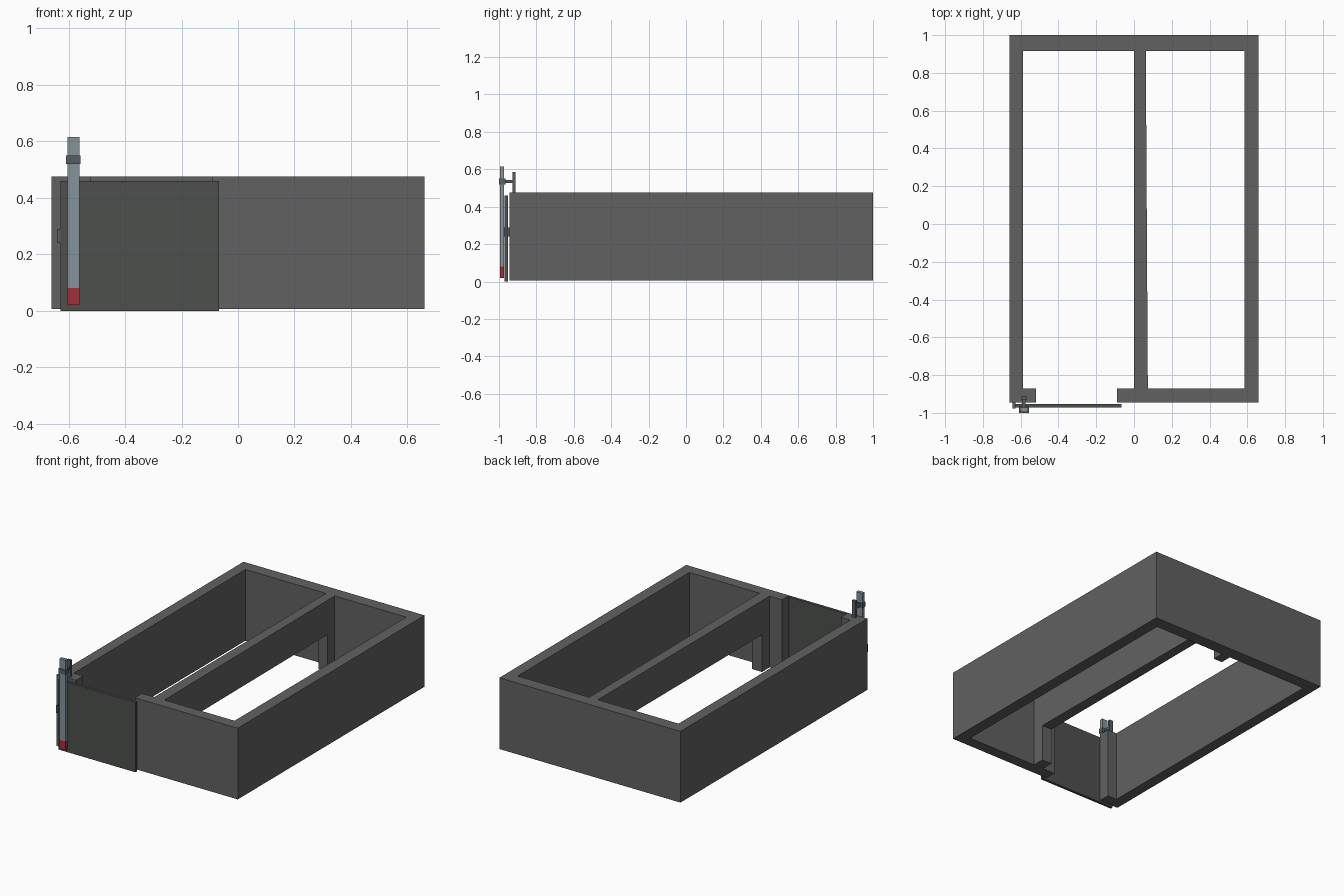
import bpy, bmesh
from mathutils import Vector

if "Cube" in bpy.data.objects:
    bpy.data.objects.remove(bpy.data.objects["Cube"])


def material(name, rgb):
    m = bpy.data.materials.new(name)
    m.diffuse_color = (*rgb, 1)
    m.use_nodes = True
    m.node_tree.nodes["Principled BSDF"].inputs["Base Color"].default_value = m.diffuse_color
    return m


CONCRETE = material("dark_concrete", (0.12, 0.12, 0.12))
GATE = material("gate_grey", (0.075, 0.08, 0.075))
STEEL = material("blue_steel", (0.24, 0.29, 0.33))
IRON = material("dark_iron", (0.1, 0.11, 0.12))
RED = material("red_tip", (0.35, 0.03, 0.045))


def prism(name, points, direction, mat):
    """Extrude a closed 3D outline along a direction."""
    bm = bmesh.new()
    face = bm.faces.new([bm.verts.new(p) for p in points])
    new = bmesh.ops.extrude_face_region(bm, geom=[face])["geom"]
    bmesh.ops.translate(bm, vec=Vector(direction),
                        verts=[g for g in new if isinstance(g, bmesh.types.BMVert)])
    bmesh.ops.recalc_face_normals(bm, faces=bm.faces)
    mesh = bpy.data.meshes.new(name)
    bm.to_mesh(mesh)
    bm.free()
    mesh.materials.append(mat)
    ob = bpy.data.objects.new(name, mesh)
    bpy.context.collection.objects.link(ob)
    return ob


def box(name, x, y, z, mat):
    pts = [(x[0], y[0], z[0]), (x[1], y[0], z[0]), (x[1], y[1], z[0]), (x[0], y[1], z[0])]
    return prism(name, pts, (0, 0, z[1] - z[0]), mat)


# Perimeter wall, with a full-height gap at the front left
BOTTOM, TOP = 0.006, 0.475
outline = [(-0.09, -0.945), (0.66, -0.945), (0.66, 1.0), (-0.66, 1.0),
           (-0.66, -0.945), (-0.52, -0.945), (-0.52, -0.87), (-0.588, -0.87),
           (-0.588, 0.917), (0.584, 0.917), (0.584, -0.87), (-0.09, -0.87)]
prism("perimeter_wall", [(x, y, BOTTOM) for x, y in outline],
      (0, 0, TOP - BOTTOM), CONCRETE)

# Dividing wall: a beam on two end posts, slightly thicker at the front
side = [(-0.872, BOTTOM), (-0.79, BOTTOM), (-0.79, 0.25), (0.84, 0.25),
        (0.84, BOTTOM), (0.919, BOTTOM), (0.919, TOP), (-0.872, TOP)]
divider = prism("dividing_wall", [(0, y, z) for y, z in side], (0.065, 0, 0), CONCRETE)
for v in divider.data.vertices:
    if v.co.x > 0.01:
        v.co.x = 0.068 - 0.006 * v.co.y

# Gate covering the gap, with its edge catch
box("gate_panel", (-0.628, -0.067), (-0.971, -0.953), (0.0, 0.46), GATE)
box("gate_catch", (-0.642, -0.628), (-0.976, -0.943), (0.24, 0.29), IRON)

# Locking post with red foot
box("lock_post", (-0.604, -0.561), (-0.994, -0.972), (0.08, 0.615), STEEL)
box("lock_post_foot", (-0.604, -0.561), (-0.994, -0.972), (0.02, 0.08), RED)

# Clamp, arm and upright bracket standing on the wall
box("post_clamp", (-0.609, -0.557), (-1.0, -0.966), (0.52, 0.55), IRON)
box("clamp_arm", (-0.592, -0.574), (-0.966, -0.92), (0.527, 0.543), IRON)
box("wall_bracket", (-0.596, -0.57), (-0.928, -0.912), (0.475, 0.585), IRON)
